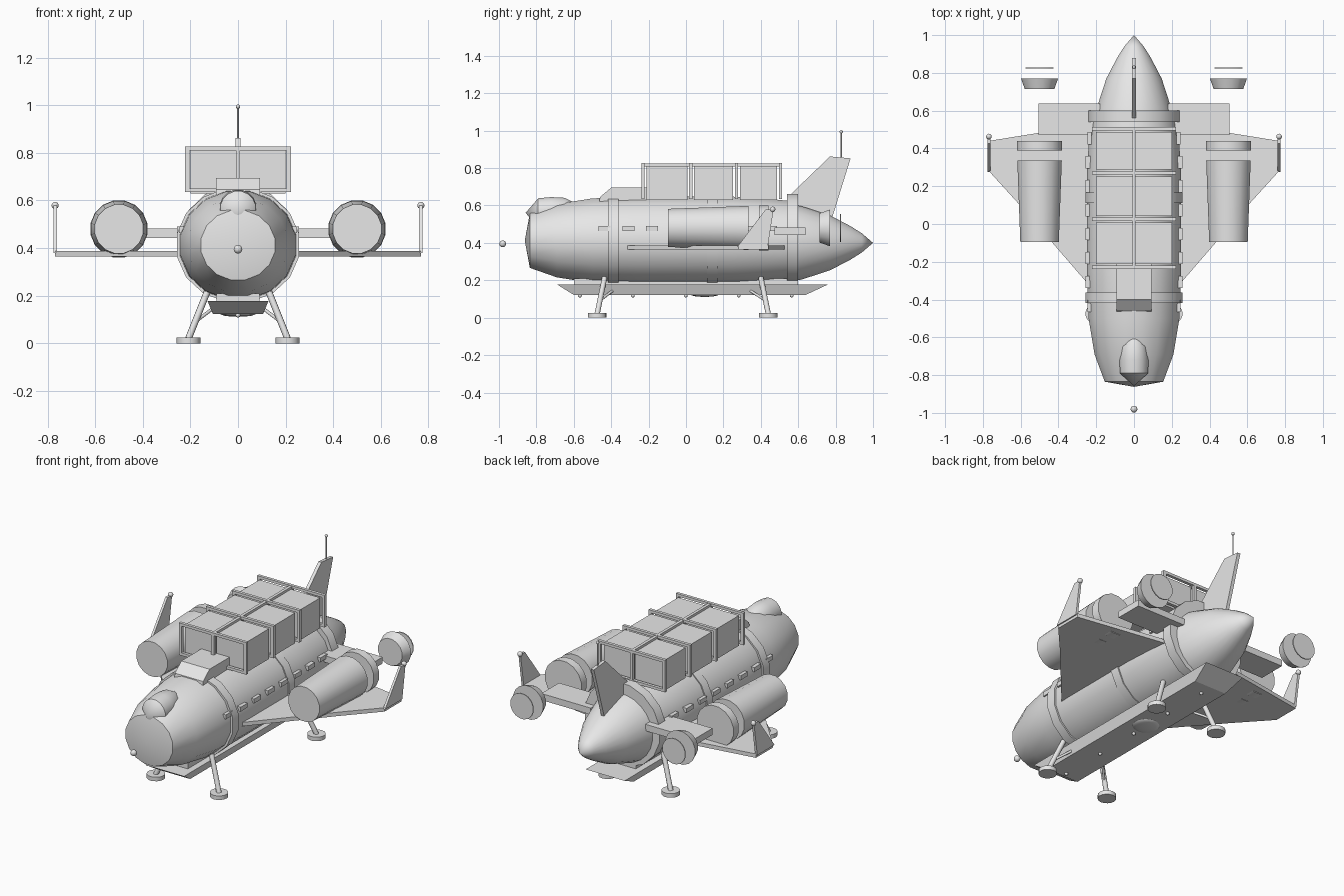
import bpy, bmesh, math
from mathutils import Vector

if "Cube" in bpy.data.objects:
    bpy.data.objects.remove(bpy.data.objects["Cube"])

grey = bpy.data.materials.new("hull_grey")
grey.diffuse_color = (0.8, 0.8, 0.8, 1)
grey.use_nodes = True
grey.node_tree.nodes["Principled BSDF"].inputs["Base Color"].default_value = grey.diffuse_color


def finish(name, bm, smooth=False):
    bmesh.ops.remove_doubles(bm, verts=bm.verts, dist=0.0002)
    bmesh.ops.recalc_face_normals(bm, faces=bm.faces)
    me = bpy.data.meshes.new(name)
    bm.to_mesh(me)
    bm.free()
    me.materials.append(grey)
    ob = bpy.data.objects.new(name, me)
    bpy.context.collection.objects.link(ob)
    if smooth:
        bpy.ops.object.select_all(action='DESELECT')
        ob.select_set(True)
        bpy.context.view_layer.objects.active = ob
        bpy.ops.object.shade_smooth_by_angle(angle=math.radians(32))
    return ob


def lathe(name, pts, cx=0, cz=0.4, n=16, sz=1.0, tilt=0.0):
    """Rings of (y, radius) around an axis along y."""
    bm = bmesh.new()
    rings = []
    for y, r in pts:
        r = max(r, 0.00005)
        z0 = cz + tilt * (y - pts[0][0])
        rings.append([bm.verts.new((cx + r * math.cos(2 * math.pi * (i + .5) / n), y,
                                    z0 + sz * r * math.sin(2 * math.pi * (i + .5) / n)))
                      for i in range(n)])
    for a, b in zip(rings, rings[1:]):
        for i in range(n):
            j = (i + 1) % n
            bm.faces.new((a[i], a[j], b[j], b[i]))
    bm.faces.new(rings[0])
    bm.faces.new(rings[-1])
    return finish(name, bm, True)


def prism(name, pts, axis, lo, hi):
    """Polygon extruded along x (points are y, z) or z (points are x, y)."""
    bm = bmesh.new()
    def at(p, d):
        return (d, *p) if axis == 'x' else (*p, d)
    a = [bm.verts.new(at(p, lo)) for p in pts]
    b = [bm.verts.new(at(p, hi)) for p in pts]
    bm.faces.new(a)
    bm.faces.new(b)
    for i in range(len(pts)):
        j = (i + 1) % len(pts)
        bm.faces.new((a[i], a[j], b[j], b[i]))
    return finish(name, bm)


def box(name, x0, x1, y0, y1, z0, z1):
    return prism(name, [(x0, y0), (x1, y0), (x1, y1), (x0, y1)], 'z', z0, z1)


def rod(name, p, q, r, n=12):
    p, q = Vector(p), Vector(q)
    bm = bmesh.new()
    bmesh.ops.create_cone(bm, cap_ends=True, segments=n, radius1=r, radius2=r, depth=(q - p).length)
    rot = (q - p).to_track_quat('Z', 'Y')
    for v in bm.verts:
        v.co = rot @ v.co + (p + q) / 2
    return finish(name, bm, True)


def ball(name, c, r, sz=1.0):
    bm = bmesh.new()
    bmesh.ops.create_uvsphere(bm, u_segments=16, v_segments=8, radius=r)
    for v in bm.verts:
        v.co = Vector((v.co.x, v.co.y, v.co.z * sz)) + Vector(c)
    return finish(name, bm, True)


# fuselage, collars and tail cone
lathe("fuselage", [(-0.862, 0), (-0.835, 0.158), (-0.69, 0.213), (-0.5, 0.245), (-0.25, 0.255),
                   (0.25, 0.255), (0.42, 0.245), (0.57, 0.228)], cz=0.412, sz=0.94)
for y in (-0.39, 0.14):
    lathe("hull_band", [(y - 0.028, 0.262), (y + 0.028, 0.262)], cz=0.412, sz=0.93)
lathe("rear_collar", [(0.54, 0.25), (0.6, 0.25)], cz=0.422, sz=0.98)
lathe("tail_cone", [(0.58, 0.205), (0.62, 0.197), (0.77, 0.148), (0.88, 0.09), (0.94, 0.052), (1.0, 0)],
      n=24)

# cockpit canopy, fairing behind it, nose probe
lathe("canopy", [(-0.858, 0), (-0.79, 0.076), (-0.72, 0.078), (-0.65, 0.07), (-0.605, 0.045), (-0.585, 0)],
      cz=0.56, tilt=0.06)
prism("dorsal_fairing", [(-0.47, 0.58), (-0.46, 0.645), (-0.4, 0.695), (-0.21, 0.695), (-0.21, 0.58)],
      'x', -0.093, 0.093)
ball("nose_probe", (0, -0.98, 0.395), 0.018)

# cargo containers in a rack of frames
frames = (-0.23, 0.025, 0.27, 0.505)
for y0, y1 in zip(frames, frames[1:]):
    for s in (-1, 1):
        x0, x1 = sorted((s * 0.006, s * 0.2))
        box("cargo_container", x0, x1, y0 + 0.018, y1 - 0.018, 0.63, 0.81)
for y in frames:
    a, b = y - 0.009, y + 0.009
    box("frame_top", -0.222, 0.222, a, b, 0.81, 0.826)
    box("frame_bottom", -0.222, 0.222, a, b, 0.635, 0.651)
    for x in (-0.213, 0, 0.213):
        box("frame_post", x - 0.009, x + 0.009, a, b, 0.64, 0.82)
box("rack_rail", -0.009, 0.009, -0.235, 0.51, 0.808, 0.824)

# tail fin and antenna
prism("tail_fin", [(0.54, 0.58), (0.56, 0.66), (0.77, 0.862), (0.88, 0.852), (0.78, 0.53)],
      'x', -0.01, 0.01)
rod("antenna", (0, 0.83, 0.84), (0, 0.83, 0.99), 0.004)
ball("antenna_tip", (0, 0.83, 0.994), 0.009)

# keel with tapered ends
bm = bmesh.new()
lo = [bm.verts.new(p) for p in ((-0.105, -0.6, 0.122), (0.105, -0.6, 0.122),
                                (0.105, 0.64, 0.122), (-0.105, 0.64, 0.122))]
hi = [bm.verts.new(p) for p in ((-0.128, -0.69, 0.178), (0.128, -0.69, 0.178),
                                (0.128, 0.76, 0.178), (-0.128, 0.76, 0.178))]
bm.faces.new(lo)
bm.faces.new(hi)
for i in range(4):
    j = (i + 1) % 4
    bm.faces.new((lo[i], lo[j], hi[j], hi[i]))
finish("keel", bm)
box("keel_mount", -0.09, 0.09, -0.6, 0.6, 0.17, 0.21)
ball("belly_dome", (0, 0.1, 0.124), 0.075, 0.17)
for i in range(5):
    ball("belly_light", (0, -0.567 + 0.283 * i, 0.118), 0.01)

for s in (-1, 1):
    # wings and winglets
    prism("wing", [(s * x, y) for x, y in ((0.2, -0.36), (0.25, -0.31), (0.6, 0.095), (0.768, 0.28),
                                           (0.768, 0.44), (0.5, 0.483), (0.2, 0.53))],
          'z', 0.364, 0.387)
    prism("winglet", [(0.275, 0.38), (0.437, 0.38), (0.468, 0.578), (0.425, 0.578)],
          'x', s * 0.768 - 0.007, s * 0.768 + 0.007)
    ball("winglet_light", (s * 0.768, 0.463, 0.579), 0.015)

    # engine nacelle, ring, pylon, nozzle and exhaust disc
    ex, ez = s * 0.5, 0.48
    lathe("engine_nacelle", [(-0.095, 0.104), (0.335, 0.12)], ex, ez)
    lathe("engine_ring", [(0.39, 0.122), (0.44, 0.122)], ex, ez)
    x0, x1 = sorted((s * 0.18, s * 0.505))
    box("engine_pylon", x0, x1, 0.472, 0.638, 0.443, 0.482)
    lathe("engine_nozzle", [(0.715, 0.08), (0.77, 0.1)], ex, ez)
    lathe("exhaust_disc", [(0.823, 0.076), (0.829, 0.076)], ex, ez)

    # row of side windows
    for i in range(8):
        y = -0.435 + 0.127 * i
        x0, x1 = sorted((s * 0.225, s * (0.247 if i in (0, 7) else 0.256)))
        box("side_window", x0, x1, y - 0.032, y + 0.032, 0.464, 0.49)

    # landing legs with braces and foot pads
    for foot, hip, brace in ((-0.475, -0.435, -0.385), (0.44, 0.4, 0.335)):
        rod("landing_leg", (s * 0.13, hip, 0.215), (s * 0.208, foot, 0.02), 0.014)
        rod("leg_brace", (s * 0.1, brace, 0.15), (s * 0.18, (foot + hip) / 2 + (foot - hip) * 0.2, 0.09), 0.007)
        rod("foot_pad", (s * 0.208, foot, 0), (s * 0.208, foot, 0.024), 0.05, 16)
